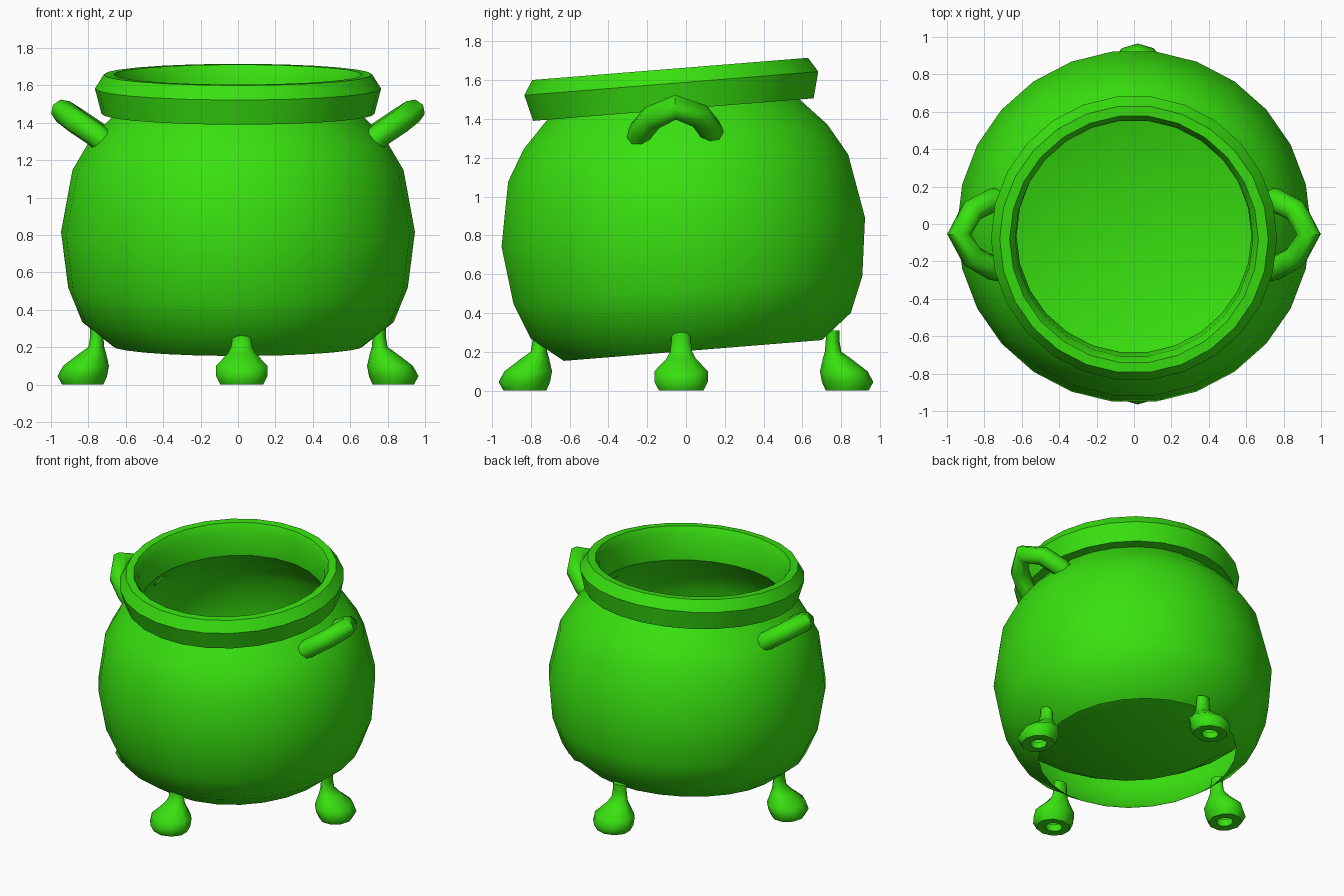
import bpy, bmesh, math
from mathutils import Matrix, Vector

if "Cube" in bpy.data.objects:
    bpy.data.objects.remove(bpy.data.objects["Cube"])

green = bpy.data.materials.new("green")
green.diffuse_color = (0.04, 0.75, 0.005, 1)
green.use_nodes = True
green.node_tree.nodes["Principled BSDF"].inputs["Base Color"].default_value = green.diffuse_color


def finish(obj, angle=45):
    obj.data.materials.clear()
    obj.data.materials.append(green)
    bpy.ops.object.select_all(action='DESELECT')
    obj.select_set(True)
    bpy.context.view_layer.objects.active = obj
    bpy.ops.object.shade_smooth_by_angle(angle=math.radians(angle))


def loft(name, rings, cap_end=True, angle=45):
    """Skin a list of rings, each a list of points, from first to last."""
    bm = bmesh.new()
    loops = [[bm.verts.new(p) for p in ring] for ring in rings]
    n = len(loops[0])
    for a, b in zip(loops, loops[1:]):
        for i in range(n):
            j = (i + 1) % n
            bm.faces.new((a[i], a[j], b[j], b[i]))
    if cap_end:
        bm.faces.new(loops[-1])
    mesh = bpy.data.meshes.new(name)
    bm.to_mesh(mesh)
    bm.free()
    obj = bpy.data.objects.new(name, mesh)
    bpy.context.collection.objects.link(obj)
    finish(obj, angle)
    return obj


def ellipse(cx, rx, ry, z, n):
    return [Vector((cx + rx * math.cos(2 * math.pi * i / n),
                    ry * math.sin(2 * math.pi * i / n), z)) for i in range(n)]


# Pot: outer wall, overhanging rim, inner wall and raised floor, tilted forward
profile = [(0.672, 0), (0.833, 0.128), (0.908, 0.313), (0.946, 0.611), (0.885, 0.943),
           (0.79, 1.105), (0.652, 1.25), (0.73, 1.245), (0.765, 1.38), (0.718, 1.455),
           (0.665, 1.455), (0.635, 1.40), (0.628, 1.22), (0.76, 1.08), (0.855, 0.93),
           (0.91, 0.611), (0.875, 0.36), (0.70, 0.24)]
pot = loft("pot", [ellipse(0, r, r, z, 26) for r, z in profile])
pot.location = (0, 0.035, 0.207)
pot.rotation_euler.x = math.radians(4.6)

# Legs: hollow foot flaring outward below a thin stalk
# each ring: height, inner reach, outer reach, half width
leg_rings = [(0.05, 0.76, 0.88, 0.06), (0.0, 0.77, 0.88, 0.06), (0.0, 0.72, 0.94, 0.12),
             (0.045, 0.70, 0.965, 0.145), (0.10, 0.69, 0.935, 0.145), (0.165, 0.705, 0.85, 0.08),
             (0.20, 0.715, 0.80, 0.06), (0.26, 0.72, 0.79, 0.052), (0.31, 0.72, 0.79, 0.05)]
for name, turn, shift in (("right_leg", 0, (0, -0.025, 0)), ("back_leg", 90, (0.02, 0, 0)),
                          ("left_leg", 180, (0, -0.025, 0)), ("front_leg", 270, (0.02, 0, 0))):
    place = Matrix.Translation(shift) @ Matrix.Rotation(math.radians(turn), 4, 'Z')
    loft(name, [[place @ p for p in ellipse((a + b) / 2, (b - a) / 2, w, z, 10)]
                for z, a, b, w in leg_rings], angle=60)

# Handles: round bars bent into arches on both sides
path = [(0.72, -0.24, 1.30), (0.76, -0.235, 1.335), (0.865, -0.175, 1.405),
        (0.935, -0.055, 1.46), (0.865, 0.07, 1.415), (0.76, 0.125, 1.345), (0.72, 0.13, 1.31)]
for name, side in (("right_handle", 1), ("left_handle", -1)):
    curve = bpy.data.curves.new(name, 'CURVE')
    curve.dimensions = '3D'
    curve.bevel_depth = 0.065
    curve.bevel_resolution = 2
    curve.use_fill_caps = True
    spline = curve.splines.new('POLY')
    spline.points.add(len(path) - 1)
    for point, (x, y, z) in zip(spline.points, path):
        point.co = (side * x, y, z, 1)
    obj = bpy.data.objects.new(name, curve)
    bpy.context.collection.objects.link(obj)
    bpy.ops.object.select_all(action='DESELECT')
    obj.select_set(True)
    bpy.context.view_layer.objects.active = obj
    bpy.ops.object.convert(target='MESH')
    finish(bpy.context.view_layer.objects.active, 60)
